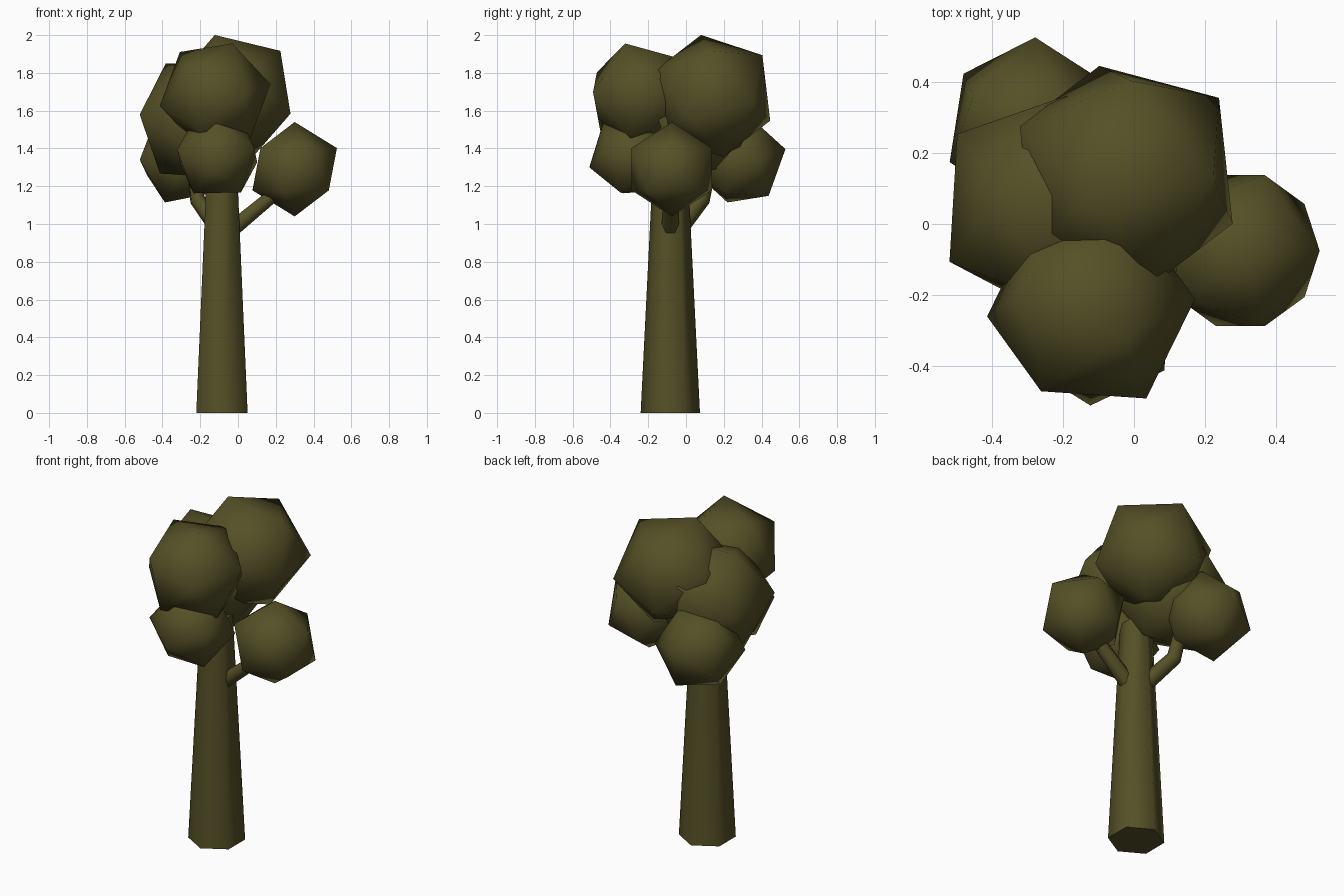
import bpy, bmesh
from mathutils import Vector, Matrix

if "Cube" in bpy.data.objects:
    bpy.data.objects.remove(bpy.data.objects["Cube"])

mat = bpy.data.materials.new("dark olive")
mat.diffuse_color = (0.09, 0.081, 0.02, 1)
mat.use_nodes = True
mat.node_tree.nodes["Principled BSDF"].inputs["Base Color"].default_value = mat.diffuse_color


def finish(name, bm, all_smooth=True):
    me = bpy.data.meshes.new(name)
    bmesh.ops.recalc_face_normals(bm, faces=bm.faces[:])
    for f in bm.faces:
        f.smooth = all_smooth or len(f.verts) == 4
    bm.to_mesh(me)
    bm.free()
    me.materials.append(mat)
    ob = bpy.data.objects.new(name, me)
    bpy.context.collection.objects.link(ob)
    return ob


def basis(axis, side):
    """Rotation taking z to axis and x towards side."""
    z = Vector(axis).normalized()
    x = Vector(side)
    x = (x - z * x.dot(z)).normalized()
    return Matrix((x, z.cross(x), z)).transposed().to_4x4()


def foliage(name, centre, r, pole, neighbour):
    """Smooth 20-sided clump, turned so one corner points along pole
    and an adjacent corner lies towards neighbour."""
    bm = bmesh.new()
    m = Matrix.Translation(centre) @ basis(pole, neighbour)
    bmesh.ops.create_icosphere(bm, subdivisions=1, radius=r, matrix=m)
    finish(name, bm)


def limb(name, path, radii, sides=6, ref=(0, 1, 0)):
    """Tapered tube through the path points, with flat end caps."""
    pts = [Vector(p) for p in path]
    bm = bmesh.new()
    rings = []
    for i, p in enumerate(pts):
        d = pts[min(i + 1, len(pts) - 1)] - pts[max(i - 1, 0)]
        m = Matrix.Translation(p) @ basis(d, ref)
        rings.append(bmesh.ops.create_circle(
            bm, segments=sides, radius=radii[i],
            matrix=m @ Matrix.Rotation(-1.5707963, 4, 'Z'))["verts"])
    for a, b in zip(rings, rings[1:]):
        for k in range(sides):
            n = (k + 1) % sides
            bm.faces.new((a[k], a[n], b[n], b[k]))
    bm.faces.new(rings[0][::-1])
    bm.faces.new(rings[-1])
    finish(name, bm, False)


# trunk and branches
limb("trunk", [(-0.085, -0.083, 0), (-0.085, -0.083, 1.36)], [0.157, 0.089])
limb("right_branch", [(-0.04, -0.083, 0.965), (0.28, -0.078, 1.23)], [0.048, 0.038])
limb("back_branch", [(-0.10, -0.04, 0.97), (-0.215, 0.085, 1.13), (-0.235, 0.13, 1.32)],
     [0.047, 0.043, 0.036], ref=(1, 0.8, 0))

# foliage clumps
foliage("right_foliage", (0.30, -0.075, 1.29), 0.25, (0, 0, 1), (1, 0, 0))
foliage("top_foliage", (-0.022, 0.138, 1.678), 0.343, (-0.10, -0.058, 0.32), (0.065, -0.299, 0.15))
foliage("front_top_foliage", (-0.121, -0.236, 1.683), 0.30, (0.09, -0.085, 0.27), (0.297, 0.026, 0.055))
foliage("front_low_foliage", (-0.11, -0.28, 1.36), 0.24, (-0.013, -0.232, -0.06), (-0.12, -0.06, -0.19))
foliage("back_left_foliage", (-0.29, 0.28, 1.34), 0.253, (0.011, 0.24, 0.055), (0.227, 0.105, 0))
foliage("left_foliage", (-0.217, 0.055, 1.55), 0.345, (-0.31, -0.165, 0.03), (-0.27, 0.175, 0))
